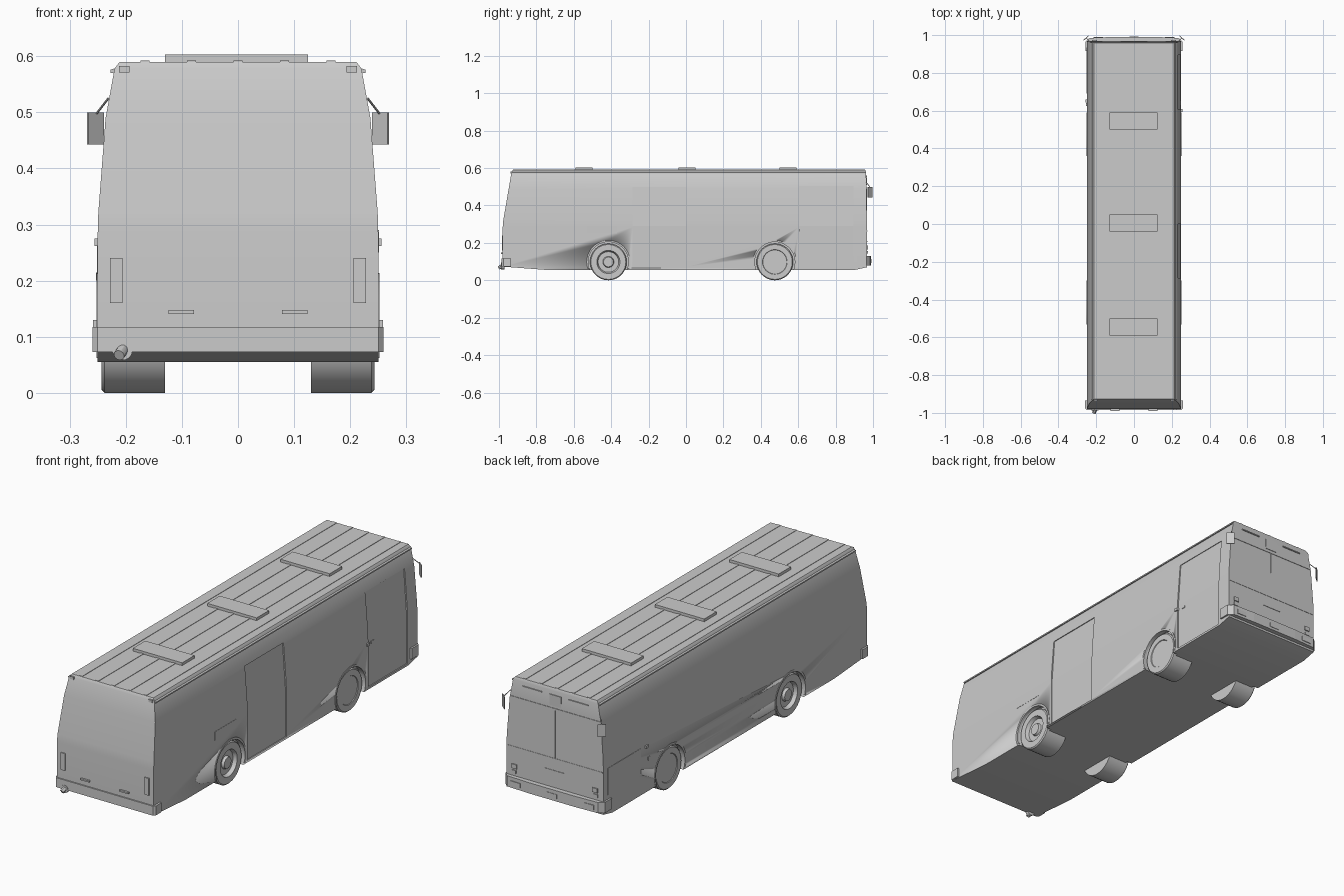
import bpy, bmesh, math
from mathutils import Vector, Matrix

if "Cube" in bpy.data.objects:
    bpy.data.objects.remove(bpy.data.objects["Cube"])

GREY = (0.6, 0.6, 0.6, 1)
paint = bpy.data.materials.new("plain grey")
paint.use_nodes = True
paint.diffuse_color = GREY
paint.node_tree.nodes["Principled BSDF"].inputs["Base Color"].default_value = GREY


def finish(name, bm, smooth=False):
    bmesh.ops.recalc_face_normals(bm, faces=bm.faces)
    mesh = bpy.data.meshes.new(name)
    bm.to_mesh(mesh)
    bm.free()
    mesh.materials.append(paint)
    obj = bpy.data.objects.new(name, mesh)
    bpy.context.collection.objects.link(obj)
    if smooth:
        bpy.ops.object.select_all(action='DESELECT')
        obj.select_set(True)
        bpy.context.view_layer.objects.active = obj
        bpy.ops.object.shade_smooth_by_angle(angle=math.radians(30))
    return obj


def box(name, x, y, z, turn=0):
    """Box from three (low, high) ranges, turned about its own upright axis."""
    mid = Vector([sum(r) / 2 for r in (x, y, z)])
    size = [r[1] - r[0] for r in (x, y, z)]
    bm = bmesh.new()
    bmesh.ops.create_cube(bm, size=1, matrix=Matrix.Translation(mid)
                          @ Matrix.Rotation(turn, 4, 'Z') @ Matrix.Diagonal((*size, 1)))
    return finish(name, bm)


def prism(name, outline, axis, low, high):
    """Closed outline extruded along x, y or z."""
    bm = bmesh.new()
    def place(p, d):
        c = list(p)
        c.insert(axis, d)
        return bm.verts.new(c)
    face = bm.faces.new([place(p, low) for p in outline])
    new = bmesh.ops.extrude_face_region(bm, geom=[face])["geom"]
    shift = Vector((0, 0, 0))
    shift[axis] = high - low
    bmesh.ops.translate(bm, vec=shift, verts=[v for v in new if isinstance(v, bmesh.types.BMVert)])
    return finish(name, bm)


def rod(name, start, end, radius, sides=12):
    a, b = Vector(start), Vector(end)
    bm = bmesh.new()
    turn = (b - a).to_track_quat('Z', 'Y').to_matrix().to_4x4()
    bmesh.ops.create_cone(bm, cap_ends=True, segments=sides, radius1=radius, radius2=radius,
                          depth=(b - a).length, matrix=Matrix.Translation((a + b) / 2) @ turn)
    return finish(name, bm, True)


def lathe_x(name, profile, side, y, z, steps=40):
    """Spin (x, radius) points about a sideways axle."""
    bm = bmesh.new()
    rings = []
    for i in range(steps):
        a = math.tau * i / steps
        rings.append([bm.verts.new((side * px, y + r * math.cos(a), z + r * math.sin(a)))
                      for px, r in profile])
    for i, ring in enumerate(rings):
        nxt = rings[(i + 1) % steps]
        for j in range(len(profile) - 1):
            bm.faces.new((ring[j], nxt[j], nxt[j + 1], ring[j + 1]))
    bm.faces.new([r[0] for r in rings])
    bm.faces.new([r[-1] for r in rings])
    return finish(name, bm, True)


def cut(target, cutter):
    mod = target.modifiers.new(cutter.name, 'BOOLEAN')
    mod.operation = 'DIFFERENCE'
    mod.solver = 'EXACT'
    mod.object = cutter
    cutter.hide_render = True
    cutter.hide_viewport = True
    cutter.display_type = 'WIRE'


# Body shell: half width, exhaust end (y, z), windscreen end (y, z)
levels = [
    (0.25, -0.74, 0.055, 0.90, 0.055),
    (0.25, -0.98, 0.073, 0.968, 0.070),
    (0.25, -0.98, 0.285, 0.968, 0.285),
    (0.249, -0.977, 0.32, 0.967, 0.32),
    (0.236, -0.948, 0.49, 0.965, 0.49),
    (0.220, -0.933, 0.578, 0.963, 0.578),
    (0.211, -0.926, 0.590, 0.958, 0.590),
]
bm = bmesh.new()
rings = [[bm.verts.new(c) for c in ((-w, ya, za), (w, ya, za), (w, yb, zb), (-w, yb, zb))]
         for w, ya, za, yb, zb in levels]
for low, high in zip(rings, rings[1:]):
    for i in range(4):
        j = (i + 1) % 4
        bm.faces.new((low[i], low[j], high[j], high[i]))
bm.faces.new(rings[0])
bm.faces.new(rings[-1])
body = finish("body", bm, True)

# Shallow door recesses on the left side, following the wall
for name, y0, y1, top in (("middle_door", -0.285, 0.0, 0.50), ("entry_door", 0.605, 0.895, 0.505)):
    outline = [(0.245, 0.065), (0.245, 0.29), (0.23, top), (0.3, top), (0.3, 0.065)]
    cut(body, prism(name + "_cutter", outline, 1, y0, y1))
box("door_handle", (0.244, 0.248), (0.63, 0.65), (0.26, 0.27))

# Wheels, arches and arch lips
REAR_Y, FRONT_Y, AXLE_Z, R = -0.415, 0.475, 0.098, 0.098
dished = [(0.13, R), (0.238, R), (0.243, R - 0.005), (0.243, 0.062), (0.226, 0.055),
          (0.226, 0.03), (0.238, 0.026), (0.238, 0.012)]
capped = [(0.13, R), (0.238, R), (0.243, R - 0.005), (0.243, 0.066), (0.240, 0.064), (0.240, 0.02)]
for side, word in ((1, "left"), (-1, "right")):
    for y, end, shape in ((REAR_Y, "drive", dished), (FRONT_Y, "steer", capped)):
        lathe_x(f"{word}_{end}_wheel", shape, side, y, AXLE_Z)
        cut(body, lathe_x(f"{word}_{end}_arch_cutter", [(0.225, 0.108), (0.3, 0.108)], side, y, AXLE_Z))
        bm = bmesh.new()
        arcs = []
        for i in range(25):
            a = math.radians(-18 + 216 * i / 24)
            arcs.append([bm.verts.new((side * x, y + r * math.cos(a), AXLE_Z + r * math.sin(a)))
                         for x, r in ((0.24, 0.107), (0.252, 0.107), (0.252, 0.116), (0.24, 0.116))])
        for p, q in zip(arcs, arcs[1:]):
            for i in range(4):
                j = (i + 1) % 4
                bm.faces.new((p[i], p[j], q[j], q[i]))
        bm.faces.new(arcs[0])
        bm.faces.new(arcs[-1])
        finish(f"{word}_{end}_arch_lip", bm, True)

# Roof hatches, ribs and gutters
for i, y in enumerate((-0.545, 0.005, 0.545)):
    box(f"roof_hatch_{i + 1}", (-0.13, 0.125), (y - 0.046, y + 0.046), (0.588, 0.603))
for i in range(5):
    x = (i - 2) * 0.083
    box(f"roof_rib_{i + 1}", (x - 0.008, x + 0.008), (-0.925, 0.957), (0.588, 0.592))
for side, word in ((1, "left"), (-1, "right")):
    outline = [(side * x, z) for x, z in ((0.215, 0.570), (0.227, 0.570), (0.227, 0.576), (0.215, 0.580))]
    prism(f"{word}_gutter", outline, 1, -0.93, 0.96)

# Bumpers with wrapped corners
tail = [(-0.25, -0.935), (-0.259, -0.935), (-0.259, -0.976), (-0.25, -0.986)]
nose = [(-0.25, 0.915), (-0.258, 0.915), (-0.258, 0.965), (-0.235, 0.985), (-0.12, 0.99)]
for name, half, z0, z1 in (("tail_bumper", tail, 0.073, 0.117), ("nose_bumper", nose, 0.08, 0.13)):
    prism(name, half + [(-x, y) for x, y in reversed(half)], 2, z0, z1)
for i in (-1, 0, 1):
    box(f"nose_bumper_inset_{i + 2}", (i * 0.19 - 0.025, i * 0.19 + 0.025),
        (0.98, 0.992 if i == 0 else 0.990), (0.092, 0.113))

# Exhaust
rod("exhaust_pipe", (-0.198, -0.965, 0.088), (-0.212, -0.999, 0.067), 0.010)
rod("exhaust_collar", (-0.206, -0.97, 0.076), (-0.206, -0.988, 0.076), 0.018, 20)

# Fittings mirrored across the bus
for s, word in ((1, "left"), (-1, "right")):
    def span(a, b):
        return tuple(sorted((s * a, s * b)))
    box(f"{word}_tail_lamp", span(0.206, 0.228), (-0.985, -0.975), (0.16, 0.24))
    box(f"{word}_tail_handle", span(0.078, 0.124), (-0.989, -0.975), (0.141, 0.148))
    box(f"{word}_high_tail_lamp", span(0.193, 0.212), (-0.938, -0.925), (0.571, 0.583))
    y = 0.60 if s > 0 else 0.65
    box(f"{word}_side_marker", span(0.245, 0.256), (y - 0.008, y + 0.008), (0.262, 0.275))
    box(f"{word}_headlamp", span(0.195, 0.222), (0.96, 0.973), (0.165, 0.185))
    box(f"{word}_indicator", span(0.2, 0.222), (0.96, 0.972), (0.142, 0.157))
    box(f"{word}_sign_lamp", span(0.07, 0.17), (0.955, 0.968), (0.555, 0.56))
    # Mirror plate turned towards the driver, on a thin arm
    box(f"{word}_mirror", (s * 0.254 - 0.018, s * 0.254 + 0.018), (0.982, 0.986), (0.443, 0.50), s * -0.72)
    rod(f"{word}_mirror_arm", (s * 0.231, 0.963, 0.525), (s * 0.252, 0.984, 0.498), 0.002, 8)

# Windscreen divider, waist seam and small front plates
box("windscreen_divider", (-0.002, 0.002), (0.96, 0.9685), (0.27, 0.49))
box("windscreen_sill", (-0.248, 0.248), (0.96, 0.9695), (0.262, 0.267))
box("windscreen_header", (-0.232, 0.232), (0.955, 0.967), (0.494, 0.499))
box("nose_badge_plate", (-0.05, 0.05), (0.96, 0.970), (0.205, 0.21))
box("sign_box", (-0.03, 0.03), (0.955, 0.967), (0.51, 0.56))

# Side hatches
box("engine_hatch", (0.24, 0.251), (-0.53, -0.37), (0.25, 0.29))
box("battery_hatch", (-0.2515, -0.24), (0.69, 0.935), (0.15, 0.275))
box("filler_cap", (-0.253, -0.24), (0.625, 0.64), (0.20, 0.215))
